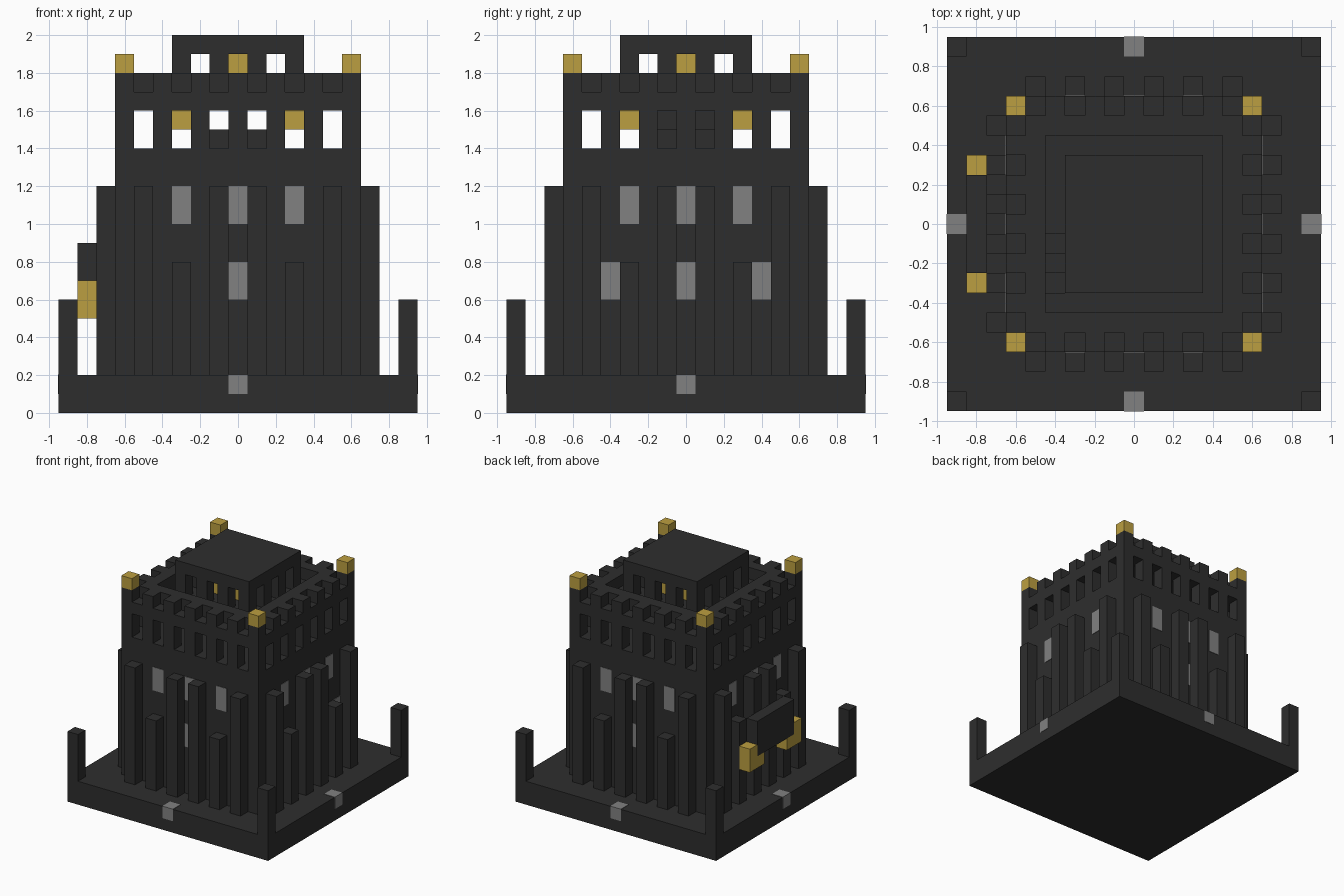
import bpy
import bmesh

cube = bpy.data.objects.get("Cube")
if cube:
    bpy.data.objects.remove(cube, do_unlink=True)


def make_material(name, color):
    mat = bpy.data.materials.new(name)
    mat.use_nodes = True
    mat.diffuse_color = (*color, 1)
    mat.node_tree.nodes["Principled BSDF"].inputs["Base Color"].default_value = (*color, 1)
    return mat


DARK = make_material("dark stone", (0.027, 0.027, 0.027))
GREY = make_material("grey glass", (0.22, 0.22, 0.22))
GOLD = make_material("gold", (0.5, 0.345, 0.052))


def build(name, boxes, mat):
    """One object from boxes given as (x0, x1, y0, y1, z0, z1)."""
    bm = bmesh.new()
    for x0, x1, y0, y1, z0, z1 in boxes:
        verts = bmesh.ops.create_cube(bm, size=1)["verts"]
        for v in verts:
            v.co.x = x1 if v.co.x > 0 else x0
            v.co.y = y1 if v.co.y > 0 else y0
            v.co.z = z1 if v.co.z > 0 else z0
    mesh = bpy.data.meshes.new(name)
    bm.to_mesh(mesh)
    bm.free()
    mesh.materials.append(mat)
    obj = bpy.data.objects.new(name, mesh)
    bpy.context.collection.objects.link(obj)
    return obj


def square(half, z0, z1):
    return (-half, half, -half, half, z0, z1)


def on_side(side, u0, u1, d0, d1, z0, z1):
    """Box on one side: u runs along the wall, d outward from the centre."""
    return {"front": (u0, u1, -d1, -d0, z0, z1),
            "right": (d0, d1, u0, u1, z0, z1),
            "back": (-u1, -u0, d0, d1, z0, z1),
            "left": (-d1, -d0, -u1, -u0, z0, z1)}[side]


def cell(side, u, d0, d1, z0, z1, half=0.05):
    return on_side(side, u - half, u + half, d0, d1, z0, z1)


def corners(c, z0, z1, half=0.05):
    return [(x - half, x + half, y - half, y + half, z0, z1)
            for x in (-c, c) for y in (-c, c)]


SIDES = ("front", "right", "back", "left")
PIERS = (-0.4, -0.2, 0, 0.2, 0.4)

# Ground slab and its corner posts
build("base", [square(0.95, 0, 0.2)], DARK)
build("corner_posts", corners(0.9, 0.2, 0.6), DARK)
build("base_lights", [cell(s, 0, 0.85, 0.953, 0.1, 0.203) for s in SIDES], GREY)

# Solid lower tower
build("tower_body", [square(0.65, 0.2, 1.4)], DARK)

# Buttresses: tall ones, with short ones between
buttresses = []
for s in SIDES:
    for u in (-0.5, -0.1, 0.1, 0.5):
        buttresses.append(cell(s, u, 0.65, 0.75, 0.2, 1.2))
    for u in (-0.3, 0.3):
        buttresses.append(cell(s, u, 0.65, 0.75, 0.2, 0.9 if s == "left" else 0.8))
build("buttresses", buttresses, DARK)

# Glass panes on the walls
panes = []
for s in SIDES:
    panes += [cell(s, u, 0.645, 0.654, 1.0, 1.2) for u in (-0.3, 0, 0.3)]
    low = (-0.4, 0, 0.4) if s in ("right", "left") else (0,)
    panes += [cell(s, u, 0.645, 0.654, 0.6, 0.8) for u in low]
build("wall_panes", panes, GREY)

# Open gallery: piers between the see-through windows
build("gallery_piers", corners(0.6, 1.4, 1.6)
      + [cell(s, u, 0.55, 0.65, 1.4, 1.6) for s in SIDES for u in PIERS], DARK)

# Gallery furniture, stair and hanging lamps
build("gallery_table", [square(0.15, 1.4, 1.5)], DARK)
build("gallery_stair", [(-0.45, -0.35, -0.15, 0.15, 1.4, 1.6),
                        (-0.45, -0.35, -0.25, -0.15, 1.4, 1.5)], DARK)
build("gallery_lamps", corners(0.3, 1.5, 1.6), GOLD)

# Upper floor with the stair opening
build("upper_floor", [(-0.35, 0.65, -0.65, 0.65, 1.6, 1.7),
                      (-0.65, -0.45, -0.65, 0.65, 1.6, 1.7),
                      (-0.45, -0.35, -0.05, 0.65, 1.6, 1.7),
                      (-0.45, -0.35, -0.65, -0.35, 1.6, 1.7)], DARK)

# Parapet: inner rim, battlements and corner finials
rim = [on_side(s, -0.55, 0.45, 0.45, 0.55, 1.7, 1.8) for s in SIDES]
build("parapet_rim", rim, DARK)
build("battlements", corners(0.6, 1.7, 1.8)
      + [cell(s, u, 0.55, 0.65, 1.7, 1.8) for s in SIDES for u in PIERS], DARK)
build("corner_finials", corners(0.6, 1.8, 1.9), GOLD)

# Small keep on top, with windows between its pillars
build("keep_pillars", corners(0.3, 1.7, 1.9)
      + [cell(s, u, 0.25, 0.35, 1.7, 1.9) for s in SIDES for u in (-0.1, 0.1)], DARK)
build("keep_roof", [square(0.35, 1.9, 2.0)], DARK)
build("keep_treasure", [square(0.15, 1.7, 1.8), square(0.05, 1.8, 1.9)], GOLD)

# Crest on the left-hand wall with gold lower corners
build("crest_panel", [on_side("left", -0.25, 0.25, 0.75, 0.85, 0.6, 0.9)], DARK)
trim = []
for sign in (-1, 1):
    trim.append(cell("left", sign * 0.3, 0.75, 0.85, 0.5, 0.7))
    trim.append(cell("left", sign * 0.2, 0.75, 0.85, 0.5, 0.6))
build("crest_trim", trim, GOLD)
